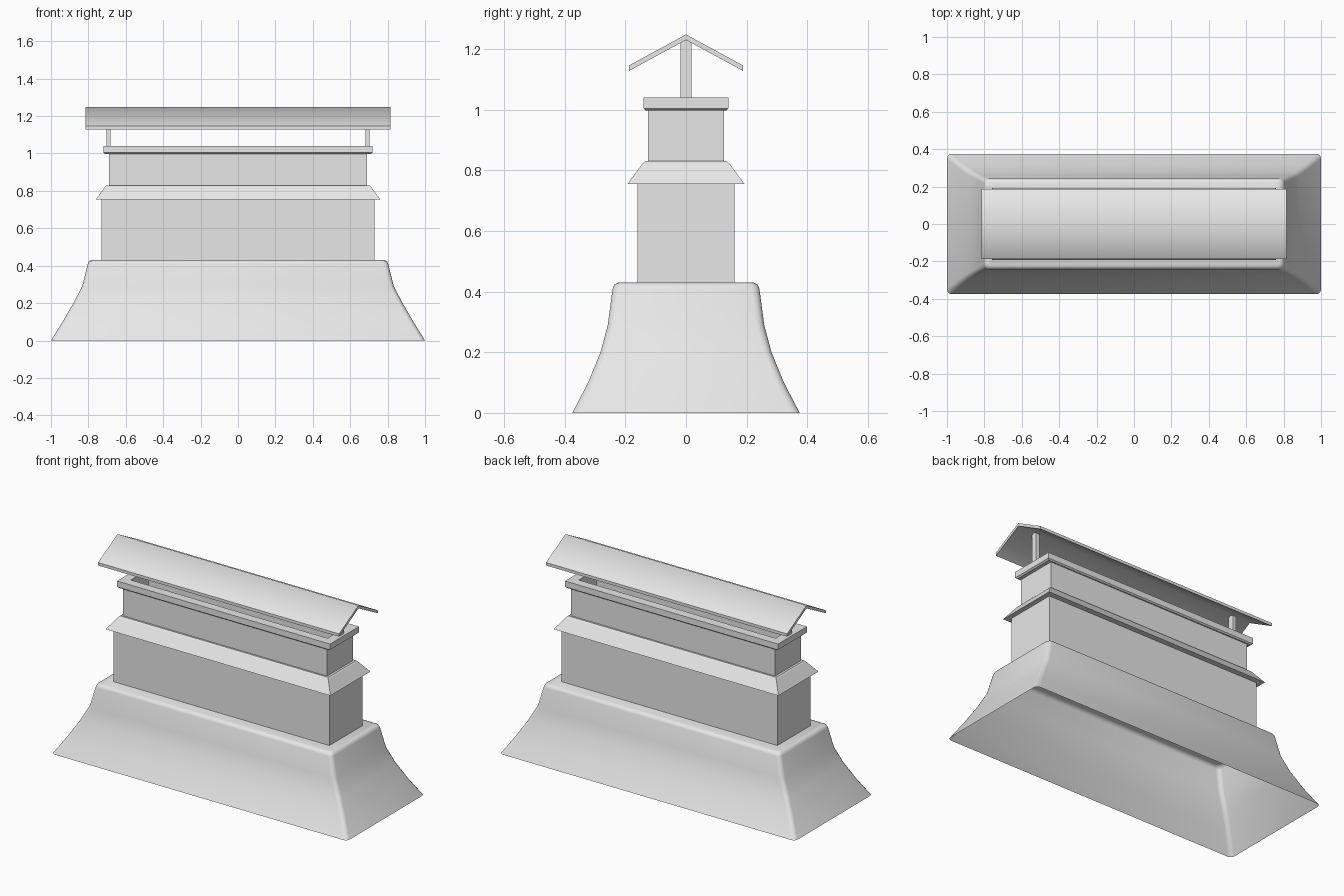
import bpy, bmesh
from math import sin, cos, pi, radians

cube = bpy.data.objects.get("Cube")
if cube:
    bpy.data.objects.remove(cube, do_unlink=True)

# Single material
grey = bpy.data.materials.new("light grey")
grey.use_nodes = True
COLOUR = (0.8, 0.8, 0.8, 1.0)
grey.diffuse_color = COLOUR
grey.node_tree.nodes["Principled BSDF"].inputs["Base Color"].default_value = COLOUR


def finish(name, bm, smooth=None):
    mesh = bpy.data.meshes.new(name)
    bm.to_mesh(mesh)
    bm.free()
    mesh.materials.append(grey)
    obj = bpy.data.objects.new(name, mesh)
    bpy.context.collection.objects.link(obj)
    if smooth:
        bpy.ops.object.select_all(action='DESELECT')
        obj.select_set(True)
        bpy.context.view_layer.objects.active = obj
        bpy.ops.object.shade_smooth_by_angle(angle=radians(smooth))
    return obj


def rectangle(hx, hy, z, r, steps=3):
    """Anticlockwise rectangle, with rounded corners when r > 0."""
    if r == 0:
        return [(hx, hy, z), (-hx, hy, z), (-hx, -hy, z), (hx, -hy, z)]
    pts = []
    for i, (sx, sy) in enumerate(((1, 1), (-1, 1), (-1, -1), (1, -1))):
        for k in range(steps + 1):
            a = (i + k / steps) * pi / 2
            pts.append((sx * (hx - r) + r * cos(a), sy * (hy - r) + r * sin(a), z))
    return pts


def loft(name, rings, r=0, bottom=False, top=True, smooth=None):
    """Skin a stack of (half x, half y, z) rectangles."""
    bm = bmesh.new()
    loops = [[bm.verts.new(p) for p in rectangle(*ring, r)] for ring in rings]
    n = len(loops[0])
    for a, b in zip(loops, loops[1:]):
        for i in range(n):
            j = (i + 1) % n
            bm.faces.new((a[i], a[j], b[j], b[i]))
    if bottom:
        bm.faces.new(loops[0][::-1])
    if top:
        bm.faces.new(loops[-1])
    return finish(name, bm, smooth)


# Flared base, open underneath
loft("flared_base", [
    (1.0, 0.375, 0), (0.938, 0.323, 0.1), (0.88, 0.282, 0.2),
    (0.833, 0.258, 0.29), (0.803, 0.242, 0.41),
    (0.797, 0.236, 0.424), (0.782, 0.222, 0.43)], r=0.025, smooth=60)

# Lower shaft
loft("lower_shaft", [(0.73, 0.16, 0.43), (0.73, 0.16, 0.76)])

# Sloping skirt between the shafts
loft("sloping_skirt", [
    (0.76, 0.193, 0.755), (0.71, 0.143, 0.823), (0.703, 0.136, 0.83)], bottom=True)

# Upper shaft with overhanging rim and sunken opening
loft("upper_shaft_and_rim", [
    (0.69, 0.125, 0.83), (0.69, 0.125, 0.997), (0.71, 0.132, 0.997),
    (0.72, 0.14, 1.004), (0.72, 0.14, 1.04),
    (0.665, 0.085, 1.04), (0.665, 0.085, 0.84)])

# Roof posts
for side, sign in (("left", 1), ("right", -1)):
    post = loft(side + "_roof_post", [(0.011, 0.018, 1.03), (0.011, 0.018, 1.228)])
    post.location.x = sign * 0.693

# Pitched roof sheet: gable profile extruded along x
profile = [(-0.188, 1.128), (0, 1.23), (0.188, 1.128),
           (0.188, 1.146), (0, 1.248), (-0.188, 1.146)]
bm = bmesh.new()
ends = [[bm.verts.new((x, y, z)) for y, z in profile] for x in (-0.815, 0.815)]
count = len(profile)
for i in range(count):
    j = (i + 1) % count
    bm.faces.new((ends[0][i], ends[0][j], ends[1][j], ends[1][i]))
for e in ends:
    bm.faces.new((e[0], e[1], e[4], e[5]))
    bm.faces.new((e[1], e[2], e[3], e[4]))
bmesh.ops.recalc_face_normals(bm, faces=bm.faces)
finish("pitched_roof", bm, smooth=60)
